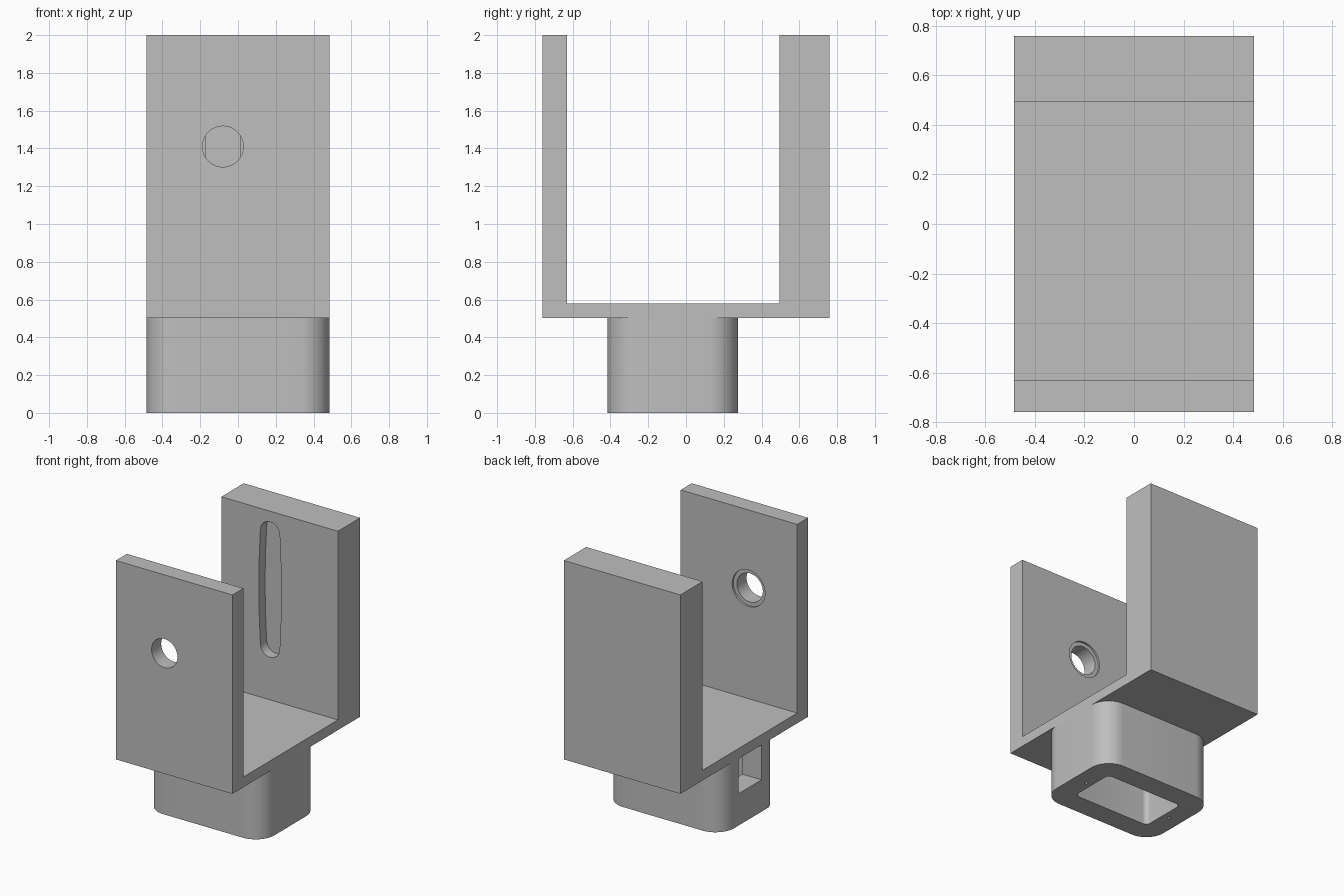
import bpy, bmesh, math
from mathutils import Vector

cube = bpy.data.objects.get("Cube")
if cube:
    bpy.data.objects.remove(cube, do_unlink=True)

GREY = (0.52, 0.52, 0.52, 1.0)
grey = bpy.data.materials.new("light_grey")
grey.diffuse_color = GREY
grey.use_nodes = True
grey.node_tree.nodes["Principled BSDF"].inputs["Base Color"].default_value = GREY


def prism(name, outline, axis, start, end):
    """Extrude a 2D outline along an axis; the outline uses the other two axes in order."""
    def place(p, d):
        co = list(p)
        co.insert("xyz".index(axis), d)
        return Vector(co)
    bm = bmesh.new()
    face = bm.faces.new([bm.verts.new(place(p, start)) for p in outline])
    grown = bmesh.ops.extrude_face_region(bm, geom=[face])["geom"]
    shift = place((0, 0), end - start)
    bmesh.ops.translate(bm, vec=shift, verts=[g for g in grown if isinstance(g, bmesh.types.BMVert)])
    bmesh.ops.recalc_face_normals(bm, faces=bm.faces)
    mesh = bpy.data.meshes.new(name)
    bm.to_mesh(mesh)
    bm.free()
    obj = bpy.data.objects.new(name, mesh)
    bpy.context.collection.objects.link(obj)
    mesh.materials.append(grey)
    return obj


def arc(cx, cy, r, a0, a1, n):
    return [(cx + r * math.cos(math.radians(a0 + (a1 - a0) * i / n)),
             cy + r * math.sin(math.radians(a0 + (a1 - a0) * i / n))) for i in range(n + 1)]


def circle(cx, cy, r, n=48):
    return arc(cx, cy, r, 0, 360, n)[:-1]


def rounded_rect(cx, cy, hx, hy, r, n=12):
    pts = []
    for k, (sx, sy) in enumerate([(1, 1), (-1, 1), (-1, -1), (1, -1)]):
        pts += arc(cx + sx * (hx - r), cy + sy * (hy - r), r, 90 * k, 90 * k + 90, n)
    return pts


def cut(target, cutters):
    """Subtract each cutter, bake the result and remove the cutter."""
    bpy.context.view_layer.objects.active = target
    for cutter in cutters:
        cutter.hide_render = True
        mod = target.modifiers.new("cut", "BOOLEAN")
        mod.operation, mod.solver, mod.object = "DIFFERENCE", "EXACT", cutter
        bpy.ops.object.modifier_apply(modifier=mod.name)
        bpy.data.objects.remove(cutter, do_unlink=True)


def smooth(obj):
    bpy.ops.object.select_all(action="DESELECT")
    obj.select_set(True)
    bpy.context.view_layer.objects.active = obj
    bpy.ops.object.shade_smooth_by_angle(angle=math.radians(30))


HALF_X, FRONT, BACK, TOP = 0.485, -0.76, 0.76, 2.0
FRONT_IN, BACK_IN = -0.63, 0.495
PLATE_LOW, PLATE_TOP = 0.503, 0.58
HOLE_X, HOLE_Z = -0.08, 1.41
BASE_Y = -0.07

# U-shaped bracket: thin front wall, floor plate, thick back wall
bracket = prism("bracket", [(FRONT, PLATE_LOW), (BACK, PLATE_LOW), (BACK, TOP), (BACK_IN, TOP),
                            (BACK_IN, PLATE_TOP), (FRONT_IN, PLATE_TOP), (FRONT_IN, TOP),
                            (FRONT, TOP)], "x", -HALF_X, HALF_X)

# Slot with rounded ends and slightly bowed sides
END_R, MID_R, REACH = 0.08, 0.093, 0.43
half = arc(0, REACH, END_R, 0, 180, 16)
for i in range(1, 12):
    t = 1 - 2 * i / 12
    half.append((-(MID_R - (MID_R - END_R) * t * t), REACH * t))
half += arc(0, -REACH, END_R, 180, 360, 16)
half += [(-x, -z) for x, z in half[17:28]]
slot = [(HOLE_X + x, HOLE_Z + z) for x, z in half]

# Round hole with a shallow recess on the inner face, and the blind slot
cut(bracket, [
    prism("hole_cutter", circle(HOLE_X, HOLE_Z, 0.108), "y", FRONT - 0.1, FRONT_IN + 0.1),
    prism("recess_cutter", circle(HOLE_X, HOLE_Z, 0.137), "y", FRONT_IN - 0.015, FRONT_IN + 0.1),
    prism("slot_cutter", slot, "y", BACK_IN - 0.1, BACK_IN + 0.075),
])
smooth(bracket)

# Hollow rounded base with a side window and two small screw holes below
base = prism("base", rounded_rect(0, BASE_Y, HALF_X, 0.345, 0.155), "z", 0, PLATE_LOW)
window = [(BASE_Y - 0.135, 0.24), (BASE_Y + 0.14, 0.24), (BASE_Y + 0.14, 0.6), (BASE_Y - 0.135, 0.6)]
cut(base, [
    prism("cavity_cutter", rounded_rect(0, BASE_Y, 0.325, 0.18, 0.035, 6), "z", -0.1, 0.6),
    prism("window_cutter", window, "x", -0.6, -0.2),
] + [prism("screw_cutter", circle(s * 0.375, BASE_Y, 0.012, 12), "z", -0.1, 0.12) for s in (-1, 1)])
smooth(base)
